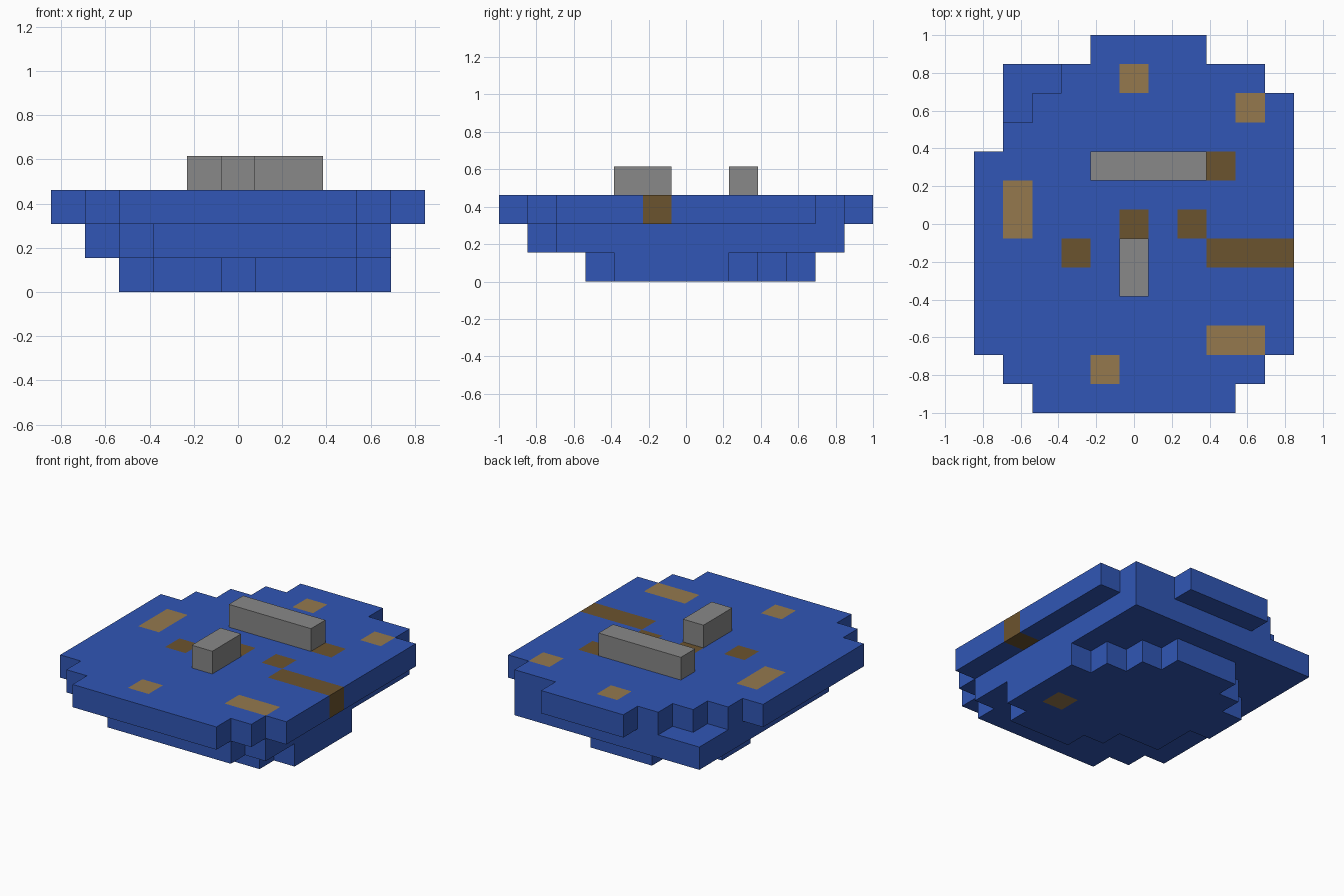
import bpy
import bmesh
from mathutils import Vector

if "Cube" in bpy.data.objects:
    bpy.data.objects.remove(bpy.data.objects["Cube"], do_unlink=True)

UNIT = 2 / 13                                # edge of one block
CORNER = Vector((-5.5, -6.5, 0))             # grid corner, in blocks


def make_material(name, rgb):
    mat = bpy.data.materials.new(name)
    mat.use_nodes = True
    color = (*[(c / 255) ** 2.2 for c in rgb], 1)
    mat.diffuse_color = color
    mat.node_tree.nodes["Principled BSDF"].inputs["Base Color"].default_value = color
    return mat


BLUE = make_material("blue", (52, 87, 180))
GREY = make_material("grey", (135, 135, 135))
TAN = make_material("tan", (147, 120, 79))
BROWN = make_material("dark brown", (107, 84, 50))


def layer(level, first_row, spans):
    """Blocks of one level, one (first, last) column span per row."""
    return {(i, first_row + n, level)
            for n, (a, b) in enumerate(spans) for i in range(a, b + 1)}


def block(x, y, z):
    """Blocks in the given ranges of columns, rows and levels."""
    return {(i, j, k) for i in x for j in y for k in z}


def build(name, cells, solid, materials, pick=lambda cell: 0):
    """Outer skin of the cells; faces against other solid cells are left out."""
    bm = bmesh.new()
    for cell in sorted(cells):
        for axis in range(3):
            for sign in (-1, 1):
                normal = Vector((0, 0, 0))
                normal[axis] = sign
                beside = tuple(int(c + n) for c, n in zip(cell, normal))
                if beside in solid:
                    continue
                u, v = Vector((0, 0, 0)), Vector((0, 0, 0))
                u[(axis + 1) % 3] = 0.5
                v[(axis + 2) % 3] = 0.5 * sign
                mid = CORNER + Vector(cell) + Vector((0.5, 0.5, 0.5)) + normal / 2
                quad = (mid - u - v, mid + u - v, mid + u + v, mid - u + v)
                face = bm.faces.new([bm.verts.new(p * UNIT) for p in quad])
                face.material_index = pick(cell)
    bmesh.ops.remove_doubles(bm, verts=bm.verts, dist=UNIT / 100)
    # Merge flat neighbours of one colour into large faces
    bmesh.ops.dissolve_limit(bm, angle_limit=0.01, verts=bm.verts,
                             edges=bm.edges, delimit={'MATERIAL'})
    mesh = bpy.data.meshes.new(name)
    bm.to_mesh(mesh)
    bm.free()
    for mat in materials:
        mesh.materials.append(mat)
    obj = bpy.data.objects.new(name, mesh)
    bpy.context.collection.objects.link(obj)


# Hull: three stepped levels, widest on top
keel = layer(0, 3, [(6, 8), (5, 9), (3, 9), (3, 9), (2, 9), (2, 8), (3, 7), (4, 6)])
belly = layer(1, 1, [(3, 8), (2, 9)] + [(1, 9)] * 9)
deck = layer(2, 0, [(2, 8), (1, 9)] + [(0, 10)] * 7
             + [(1, 10), (2, 10), (3, 9), (4, 7)])
hull = keel | belly | deck

# Raised bars on the deck
long_bar = block(range(4, 8), [8], [3])
short_bar = block([5], [4, 5], [3])
solid = hull | long_bar | short_bar

# Coloured spots in the hull
tan_spots = (block([5], [11], [2]) | block([9], [10], [2]) | block([1], [6, 7], [2])
             | block([8, 9], [2], [2]) | block([4], [1], [2]))
brown_spots = (block([8], [8], [2]) | block([5, 7], [6], [2]) | block([3], [5], [2])
               | block([8, 9, 10], [5], [2]))
keel_spot = block([8], [5], [0])


def hull_color(cell):
    if cell in tan_spots | keel_spot:
        return 1
    return 2 if cell in brown_spots else 0


build("hull", hull, solid, [BLUE, TAN, BROWN], hull_color)
build("long_bar", long_bar, solid, [GREY])
build("short_bar", short_bar, solid, [GREY])
